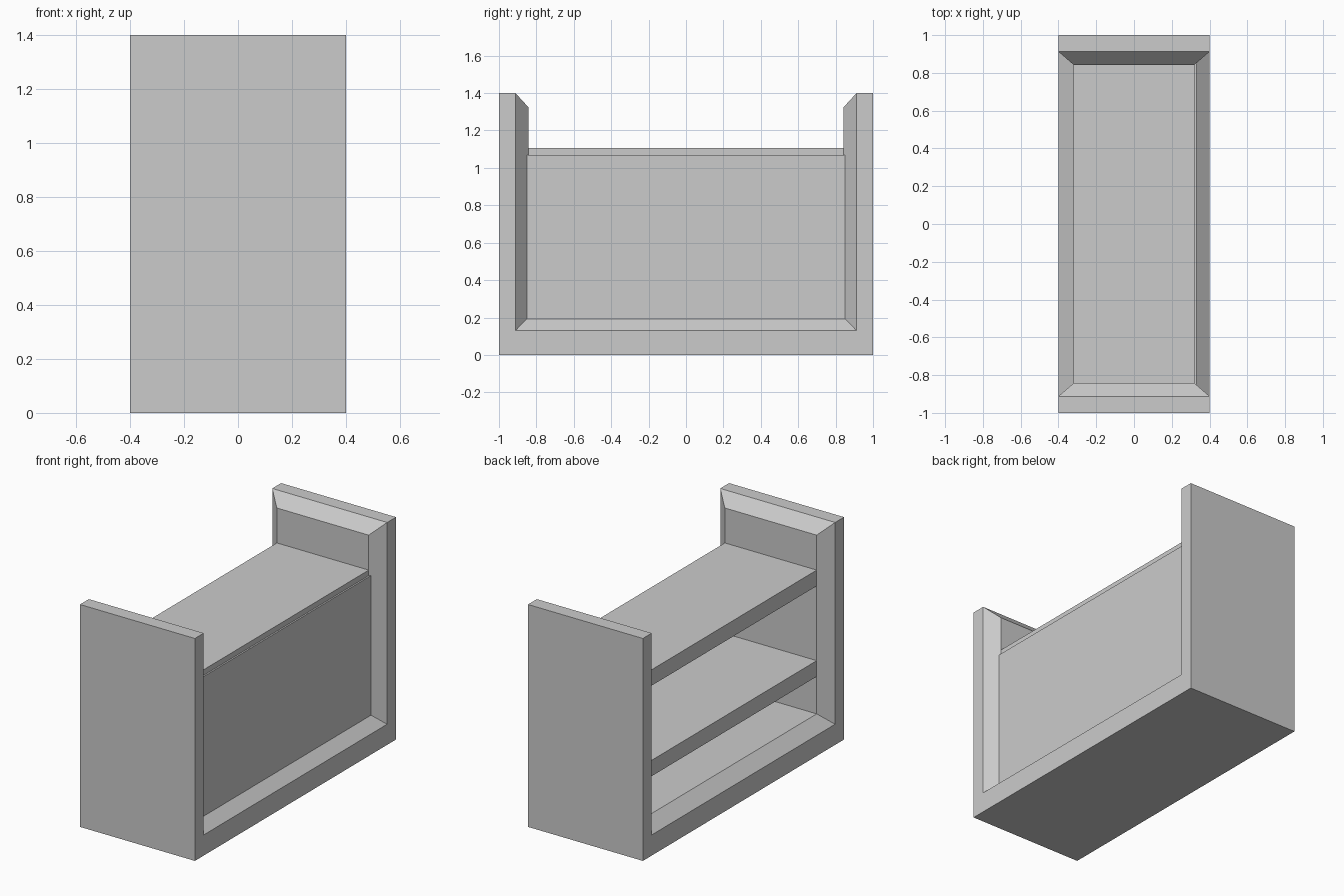
import bpy
import bmesh

cube = bpy.data.objects.get("Cube")
if cube:
    bpy.data.objects.remove(cube, do_unlink=True)

grey = bpy.data.materials.new("light_grey")
grey.use_nodes = True
colour = (0.6, 0.6, 0.6, 1)
grey.diffuse_color = colour
grey.node_tree.nodes["Principled BSDF"].inputs["Base Color"].default_value = colour


def finish(name, bm):
    bmesh.ops.recalc_face_normals(bm, faces=bm.faces)
    mesh = bpy.data.meshes.new(name)
    bm.to_mesh(mesh)
    bm.free()
    mesh.materials.append(grey)
    obj = bpy.data.objects.new(name, mesh)
    bpy.context.collection.objects.link(obj)


def box(name, low, high):
    bm = bmesh.new()
    bmesh.ops.create_cube(bm, size=1)
    for v in bm.verts:
        for i in range(3):
            v.co[i] = high[i] if v.co[i] > 0 else low[i]
    finish(name, bm)


def u_section(bm, x, y, bottom, top):
    points = ((-y, top), (-y, bottom), (y, bottom), (y, top))
    return [bm.verts.new((x, py, pz)) for py, pz in points]


# U-shaped frame: two ends and a base, chamfered along every inner edge
outer, rim, inner = (1, 0, 1.4), (0.912, 0.13, 1.4), (0.843, 0.2, 1.325)
bm = bmesh.new()
rings = [u_section(bm, x, *shape) for x, shape in (
    (-0.4, outer), (-0.4, rim), (-0.32, inner),
    (0.32, inner), (0.4, rim), (0.4, outer))]
for a, b in zip(rings, rings[1:] + rings[:1]):
    for i in range(3):
        bm.faces.new((a[i], a[i + 1], b[i + 1], b[i]))
# Flat top and chamfer of each end
for i in (0, 3):
    column = [ring[i] for ring in rings]
    bm.faces.new((column[0], column[1], column[4], column[5]))
    bm.faces.new((column[1], column[2], column[3], column[4]))
finish("frame", bm)

# Shelves between the ends
for name, top in (("top_shelf", 1.105), ("middle_shelf", 0.535)):
    box(name, (-0.32, -0.843, top - 0.1), (0.32, 0.843, top))

# Thin panel closing one long side
box("side_panel", (0.31, -0.85, 0.19), (0.33, 0.85, 1.07))
